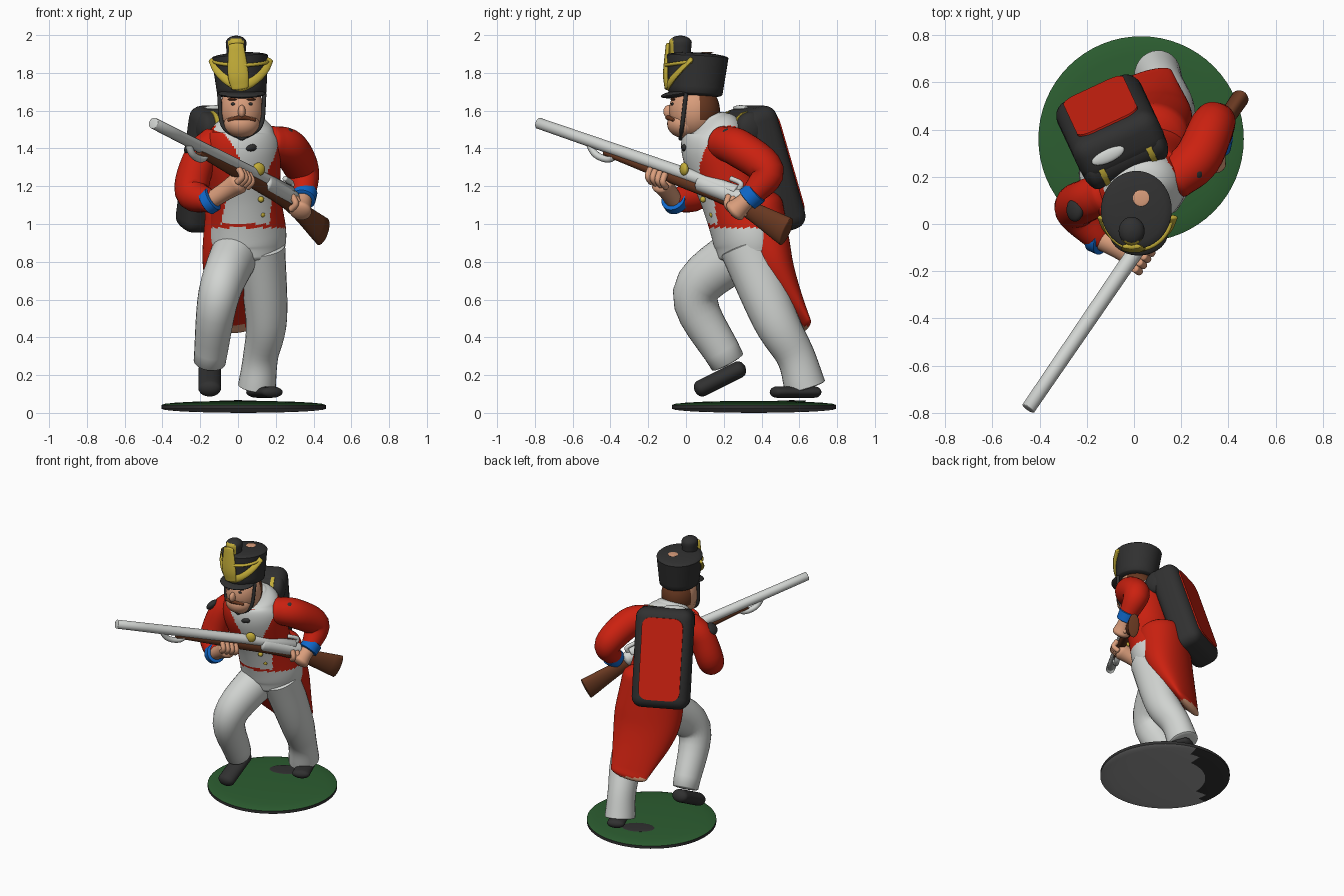
import bpy, bmesh, math
from mathutils import Vector, Matrix

if "Cube" in bpy.data.objects:
    bpy.data.objects.remove(bpy.data.objects["Cube"])

COLOURS = {
    "red": (.6, .015, .005), "white": (.64, .66, .64), "charcoal": (.03, .03, .03),
    "gold": (.55, .42, .04), "skin": (.7, .34, .2), "brown": (.14, .04, .015),
    "blue": (.005, .14, .6), "green": (.025, .11, .03), "grey": (.33, .33, .33)}
MATERIALS = {}
for colour_name, rgb in COLOURS.items():
    material = bpy.data.materials.new(colour_name)
    material.use_nodes = True
    material.diffuse_color = (*rgb, 1)
    shader = material.node_tree.nodes["Principled BSDF"]
    shader.inputs["Base Color"].default_value = (*rgb, 1)
    MATERIALS[colour_name] = material

X, Y, Z = Vector((1, 0, 0)), Vector((0, 1, 0)), Vector((0, 0, 1))
YAW = math.radians(25)
TURN = Matrix.Rotation(YAW, 4, "Z")
ACROSS, FACING = TURN.to_3x3() @ X, TURN.to_3x3() @ -Y


def finish(name, bm, colour, rule=None):
    """Turn a bmesh into a smooth object; rule(centre, normal) may name another colour."""
    bmesh.ops.recalc_face_normals(bm, faces=bm.faces)
    mesh = bpy.data.meshes.new(name)
    bm.to_mesh(mesh)
    bm.free()
    part = bpy.data.objects.new(name, mesh)
    bpy.context.collection.objects.link(part)
    slots = [colour]
    mesh.materials.append(MATERIALS[colour])
    for face in mesh.polygons:
        wanted = rule and rule(face.center, face.normal) or colour
        if wanted not in slots:
            slots.append(wanted)
            mesh.materials.append(MATERIALS[wanted])
        face.material_index = slots.index(wanted)
    bpy.ops.object.select_all(action="DESELECT")
    part.select_set(True)
    bpy.context.view_layer.objects.active = part
    bpy.ops.object.shade_smooth_by_angle(angle=math.radians(50))
    return part


def loft(name, colour, path, radii, flat=1, ref=X, cap=.5, sides=28, steps=6, rule=None):
    """Smooth tube through the path; radii run along ref, flat scales the other axis."""
    radii = radii if isinstance(radii, list) else [radii] * len(path)
    flat = flat if isinstance(flat, list) else [flat] * len(path)
    keys = [Vector((*p, r, r * f)) for p, r, f in zip(path, radii, flat)]
    keys = [2 * keys[0] - keys[1], *keys, 2 * keys[-1] - keys[-2]]
    curve = []
    for a, b, c, d in zip(keys, keys[1:], keys[2:], keys[3:]):
        for t in (k / steps for k in range(steps)):
            curve.append((2 * b + (c - a) * t + (2 * a - 5 * b + 4 * c - d) * t ** 2
                          + (3 * b - a - 3 * c + d) * t ** 3) / 2)
    curve.append(keys[-2])
    last = len(curve) - 1
    rings = []
    for i, p in enumerate(curve):
        tangent = (curve[min(i + 1, last)].xyz - curve[max(i - 1, 0)].xyz).normalized()
        rings.append((p.xyz, tangent, p[3], p[4]))

    def dome(ring, way):
        centre, tangent, wide, deep = ring
        reach = tangent * way * cap * (wide + deep) / 2
        return [(centre + reach * math.sin(a), tangent, wide * math.cos(a), deep * math.cos(a))
                for a in (k * .3 for k in range(1, 6))]

    rings = dome(rings[0], -1)[::-1] + rings + dome(rings[-1], 1)
    bm = bmesh.new()
    rows = []
    for centre, tangent, wide, deep in rings:
        side = (ref - tangent * ref.dot(tangent)).normalized()
        other = tangent.cross(side)
        angles = [math.tau * k / sides for k in range(sides)]
        rows.append([bm.verts.new(centre + side * wide * math.cos(a) + other * deep * math.sin(a))
                     for a in angles])
    for low, high in zip(rows, rows[1:]):
        for k in range(sides):
            bm.faces.new((low[k - 1], low[k], high[k], high[k - 1]))
    bm.faces.new(rows[0])
    bm.faces.new(rows[-1])
    return finish(name, bm, colour, rule)


def ball(name, colour, centre, size, turn=Matrix(), rule=None):
    bm = bmesh.new()
    place = Matrix.Translation(centre) @ turn @ Matrix.Diagonal((*size, 1))
    bmesh.ops.create_uvsphere(bm, u_segments=28, v_segments=18, radius=1, matrix=place)
    return finish(name, bm, colour, rule)


def box(name, colour, size, place, round_by, upright=False):
    """Rounded box; upright rounds only the edges along its depth."""
    bm = bmesh.new()
    bmesh.ops.create_cube(bm, size=1, matrix=Matrix.Diagonal((*size, 1)))
    edges = [e for e in bm.edges
             if not upright or abs(e.verts[0].co.y - e.verts[1].co.y) > size[1] / 2]
    bmesh.ops.bevel(bm, geom=edges, offset=round_by, segments=5, affect="EDGES", profile=.5)
    bm.transform(place)
    return finish(name, bm, colour)


# Base, with a dark area on part of the underside
ground = Vector((.03, .36, .022))


def base_rule(centre, normal):
    if normal.z > .8:
        return "green"
    if normal.z < -.8 and (centre - ground).dot(Y - X) < .32:
        return "grey"


loft("base", "charcoal", [ground, ground + Z * .02], .435, cap=.05, sides=64, rule=base_rule)
ball("base_patch", "charcoal", (0, .56, .063), (.11, .07, .004), TURN)

# Legs and shoes
right_ankle, left_ankle = Vector((-.15, .22, .27)), Vector((.1, .63, .14))
loft("right_leg", "white", [(0, .32, .88), (-.1, .05, .63), right_ankle], [.13, .11, .085], 1.1, cap=.15)
loft("left_leg", "white", [(.12, .32, .88), (.15, .47, .5), (.12, .58, .3), left_ankle],
     [.13, .11, .093, .1], 1.1, cap=.1)
loft("right_shoe", "charcoal", [right_ankle + Vector((0, .06, -.04)), (-.15, .08, .13)], .06, .75, cap=.7)
loft("left_shoe", "charcoal", [left_ankle + Vector((0, .05, -.03)), (.18, .48, .11)], .06, .5, cap=.7)


# Torso: red coat with white waistcoat, cross belts, collar and trousers
def coat_rule(centre, normal):
    z = centre.z
    off = abs((centre - Vector((.02, .2, 0))).dot(ACROSS))
    if .98 < z < 1:
        return "red"
    if z > 1.52 or z < .98 or (z > 1.44 and .05 < off < .14):
        return "white"
    if normal.dot(FACING) > .1 and off < (.12 if z < 1.24 else .04 + (z - 1.22) * .5):
        return "white"


def tail_rule(centre, normal):
    if centre.z < .46 or (normal.y < -.3 and centre.x > .04 and .6 < centre.z < .8):
        return "skin"


loft("torso", "red",
     [(.05, .34, .85), (.05, .32, .95), (.04, .24, 1.15), (.02, .16, 1.4), (.02, .15, 1.5), (.02, .13, 1.56)],
     [.2, .21, .19, .21, .17, .1], .85, ref=ACROSS, cap=.2, sides=120, steps=16, rule=coat_rule)
loft("coat_tail", "red", [(.03, .34, 1.08), (.03, .42, .78), (.04, .61, .47)],
     [.21, .225, .13], [.8, .6, .25], ref=ACROSS, cap=.5, sides=48, steps=12, rule=tail_rule)
plate = Vector((.11, -.01, 1.29))
ball("belt_plate", "gold", plate, (.035, .02, .035), TURN)
for row in range(1, 4):
    ball(f"button_{row}", "gold", plate + row * Vector((.006, .05, -.08)), [.016] * 3)

# Musket, laid out along the line from muzzle to breech
MUZZLE, BREECH = Vector((-.44, -.77, 1.53)), Vector((.27, .27, 1.17))
AIM = (BREECH - MUZZLE).cross(Z).normalized()


def gun(along, drop=0):
    return MUZZLE.lerp(BREECH, along) - Z * drop


loft("barrel", "white", [gun(-.01), gun(1)], [.03, .037], ref=AIM, cap=.15, sides=16)
loft("stock", "brown", [gun(.33, .03), gun(.7, .04), gun(1, .06), gun(1.25, .12)],
     [.02, .03, .03, .038], [1, 1.2, 1.4, 2.1], ref=AIM, cap=.12)
loft("lock", "white", [gun(.82, .02), gun(1.02, .03)], .047, ref=AIM)
loft("hammer", "white", [gun(1), gun(1.02, -.05), gun(.97, -.06)], .014)
loft("sling_loop", "white", [gun(.24), gun(.28, .06), gun(.35, .06), gun(.4)], .019, ref=AIM, sides=12)

# Arms, cuffs and hands
DIAGONAL = X + Y
left_wrist, right_wrist = Vector((.35, .35, 1.15)), Vector((-.15, -.06, 1.12))
left_palm, right_palm = Vector((.33, .26, 1.07)), gun(.62, .09)
loft("left_sleeve", "red", [(.17, .19, 1.43), (.27, .28, 1.4), (.34, .43, 1.28), left_wrist],
     [.09, .1, .09, .06])
loft("right_sleeve", "red", [(-.12, .13, 1.43), (-.2, .1, 1.35), (-.245, .06, 1.17), right_wrist],
     [.09, .09, .09, .06], ref=DIAGONAL)
for side, wrist, palm, start, ref, cuff in (("left", left_wrist, left_palm, .98, X, .25),
                                            ("right", right_wrist, right_palm, .58, DIAGONAL, .12)):
    loft(f"{side}_cuff", "blue", [wrist.lerp(palm, -cuff), wrist.lerp(palm, cuff)], .066, ref=ref, cap=.1)
    loft(f"{side}_hand", "skin", [wrist, wrist.lerp(palm, .6), palm], [.045, .05, .06], ref=ref)
    for finger in range(4):
        spot = start + finger * .025
        loft(f"{side}_finger_{finger + 1}", "skin",
             [gun(spot, .1) + AIM * .03, gun(spot, .07) + AIM * .06, gun(spot, .03) + AIM * .04], .017, sides=12)
ball("left_epaulette", "charcoal", (.27, .23, 1.485), (.03, .04, .02), Matrix.Rotation(.4, 4, "Y"))
ball("right_epaulette", "charcoal", (-.25, .06, 1.41), (.045, .05, .025), Matrix.Rotation(-.8, 4, "Y"))


# Head
def hair_rule(centre, normal):
    return "brown" if centre.y > .07 and centre.z > 1.54 else None


FACE = Vector((.02, -.08, 1.6))


def face(across, back, up):
    return FACE + Vector((across, back, up))


loft("neck", "skin", [face(0, .18, -.12), face(0, .15, 0)], .085)
loft("cravat", "charcoal", [face(.03, .13, -.16), face(.05, .07, -.2)], [.05, .03], .6)
ball("head", "skin", face(0, .125, 0), (.118, .135, .145), rule=hair_rule)
ball("jaw", "skin", face(0, .07, -.07), (.095, .09, .075))
ball("nose", "skin", face(0, -.01, -.005), (.02, .03, .035))
for side, s in (("left", 1), ("right", -1)):
    ball(f"{side}_eye", "charcoal", face(s * .045, .01, .035), (.013, .01, .008))
    ball(f"{side}_brow", "brown", face(s * .05, .01, .06), (.025, .012, .007))
    loft(f"{side}_moustache", "brown", [face(0, -.017, -.035), face(s * .07, .015, -.05)],
         [.014, .009], ref=Z, sides=12)
    loft(f"{side}_chin_strap", "charcoal", [face(s * .12, .08, .09), face(s * .1, .06, -.08), face(0, .05, -.148)],
         .011, ref=Y, sides=12)


# Tall hat with visor, plume, plate and cords
def plume_rule(centre, normal):
    return "gold" if normal.y < -.65 and centre.z < 1.98 else None


loft("hat", "charcoal", [(.02, .05, 1.69), (.01, .06, 1.885)], [.13, .15], 1.1, cap=.14, sides=48)
ball("visor", "charcoal", (.02, -.035, 1.69), (.125, .1, .02), Matrix.Rotation(.15, 4, "X"))
ball("hat_top_patch", "skin", (.03, .11, 1.907), (.035, .035, .004))
loft("plume", "charcoal", [(-.01, -.03, 1.85), (-.01, -.03, 1.96)], [.045, .055], 1.1, cap=.65, rule=plume_rule)
loft("hat_plate", "gold", [(.01, -.1, 1.72), (0, -.105, 1.8), (-.01, -.095, 1.95)], [.045, .055, .04], .3, cap=.3)


def cord(name, low, rise, width):
    path = []
    for k in range(-4, 5):
        a, z = k * .35, low + rise * abs(k / 4) ** 1.5
        r = .13 + (z - 1.69) * .1
        path.append((.015 + r * math.sin(a), .055 - r * 1.1 * math.cos(a), z))
    loft(name, "gold", path, .012, width, ref=Y, sides=12)


cord("hat_lower_cord", 1.73, .14, 2.2)
cord("hat_upper_cord", 1.84, .02, .8)

# Backpack: bag, red flap, rolled blanket and straps
PACK = Matrix.Translation((-.1, .41, 1.29)) @ TURN @ Matrix.Rotation(.31, 4, "X")
box("pack", "charcoal", (.39, .2, .68), PACK, .07)
box("pack_flap", "red", (.28, .009, .56), PACK @ Matrix.Translation(Y * .103), .06, True)


def roll_part(name, colour, middle, half, radius, cap):
    centre = Vector((middle, -.06, .25))
    part = loft(name, colour, [centre - X * half, centre + X * half], radius, ref=Y, cap=cap)
    part.matrix_world = PACK


roll_part("blanket_roll", "charcoal", 0, .15, .085, .5)
roll_part("left_roll_strap", "gold", .11, .012, .089, .02)
roll_part("right_roll_strap", "gold", -.11, .012, .089, .02)
ball("roll_patch", "white", (-.11, .29, 1.615), (.075, .03, .014), TURN)
